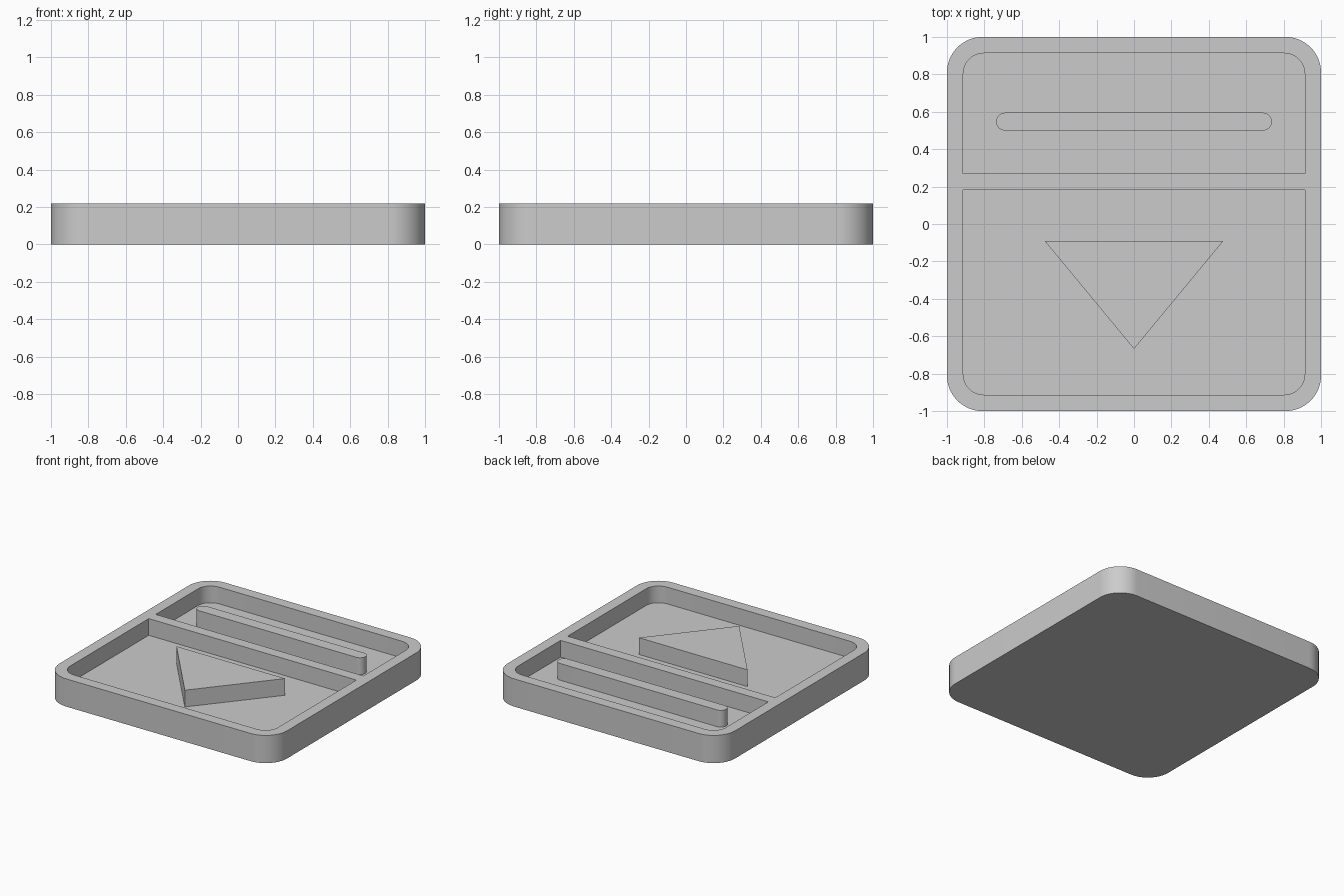
import bpy, bmesh
from math import sin, cos, pi, radians

if "Cube" in bpy.data.objects:
    bpy.data.objects.remove(bpy.data.objects["Cube"], do_unlink=True)

HEIGHT, FLOOR, WALL = 0.22, 0.087, 0.087
INNER = 1 - WALL

grey = bpy.data.materials.new("plain grey")
grey.use_nodes = True
grey.diffuse_color = (0.6, 0.6, 0.6, 1)
grey.node_tree.nodes["Principled BSDF"].inputs["Base Color"].default_value = (0.6, 0.6, 0.6, 1)


def rounded(x0, x1, y0, y1, r_front, r_back, steps=16):
    """Counter-clockwise rectangle outline with separate front and back corner radii."""
    points = []
    corners = [(x1, y1, -1, -1, r_back), (x0, y1, 1, -1, r_back),
               (x0, y0, 1, 1, r_front), (x1, y0, -1, 1, r_front)]
    for i, (x, y, sx, sy, r) in enumerate(corners):
        if r == 0:
            points.append((x, y))
            continue
        for k in range(steps + 1):
            a = (i + k / steps) * pi / 2
            points.append((x + sx * r + r * cos(a), y + sy * r + r * sin(a)))
    return points


def prism(name, outline, z0, z1):
    """Upright solid from a flat outline."""
    bm = bmesh.new()
    base = bm.faces.new([bm.verts.new((x, y, z0)) for x, y in outline])
    top = bmesh.ops.extrude_face_region(bm, geom=[base], use_keep_orig=True)
    verts = [v for v in top["geom"] if isinstance(v, bmesh.types.BMVert)]
    bmesh.ops.translate(bm, verts=verts, vec=(0, 0, z1 - z0))
    bmesh.ops.remove_doubles(bm, verts=bm.verts, dist=1e-5)
    bmesh.ops.recalc_face_normals(bm, faces=bm.faces)
    mesh = bpy.data.meshes.new(name)
    bm.to_mesh(mesh)
    bm.free()
    mesh.materials.append(grey)
    obj = bpy.data.objects.new(name, mesh)
    bpy.context.collection.objects.link(obj)
    return obj


def activate(obj):
    bpy.ops.object.select_all(action='DESELECT')
    obj.select_set(True)
    bpy.context.view_layer.objects.active = obj


# Tray body with two pockets, leaving a rim and a dividing wall
tray = prism("tray", rounded(-1, 1, -1, 1, 0.19, 0.19), 0, HEIGHT)
pockets = {
    "front_pocket_cutter": rounded(-INNER, INNER, -INNER, 0.183, 0.11, 0),
    "back_pocket_cutter": rounded(-INNER, INNER, 0.27, INNER, 0, 0.11),
}
for name, outline in pockets.items():
    cutter = prism(name, outline, FLOOR, HEIGHT + 0.1)
    cutter.hide_render = True
    activate(tray)
    cut = tray.modifiers.new(name, 'BOOLEAN')
    cut.operation = 'DIFFERENCE'
    cut.solver = 'EXACT'
    cut.object = cutter
    bpy.ops.object.modifier_apply(modifier=cut.name)
    bpy.data.objects.remove(cutter, do_unlink=True)

# Raised bar in the back pocket and raised triangle in the front pocket
bar = prism("raised_bar", rounded(-0.737, 0.737, 0.5, 0.595, 0.0475, 0.0475), FLOOR, HEIGHT)
triangle = prism("raised_triangle", [(-0.478, -0.09), (0, -0.668), (0.478, -0.09)], FLOOR, HEIGHT)

for part in (tray, bar, triangle):
    activate(part)
    bpy.ops.object.shade_smooth_by_angle(angle=radians(30))
